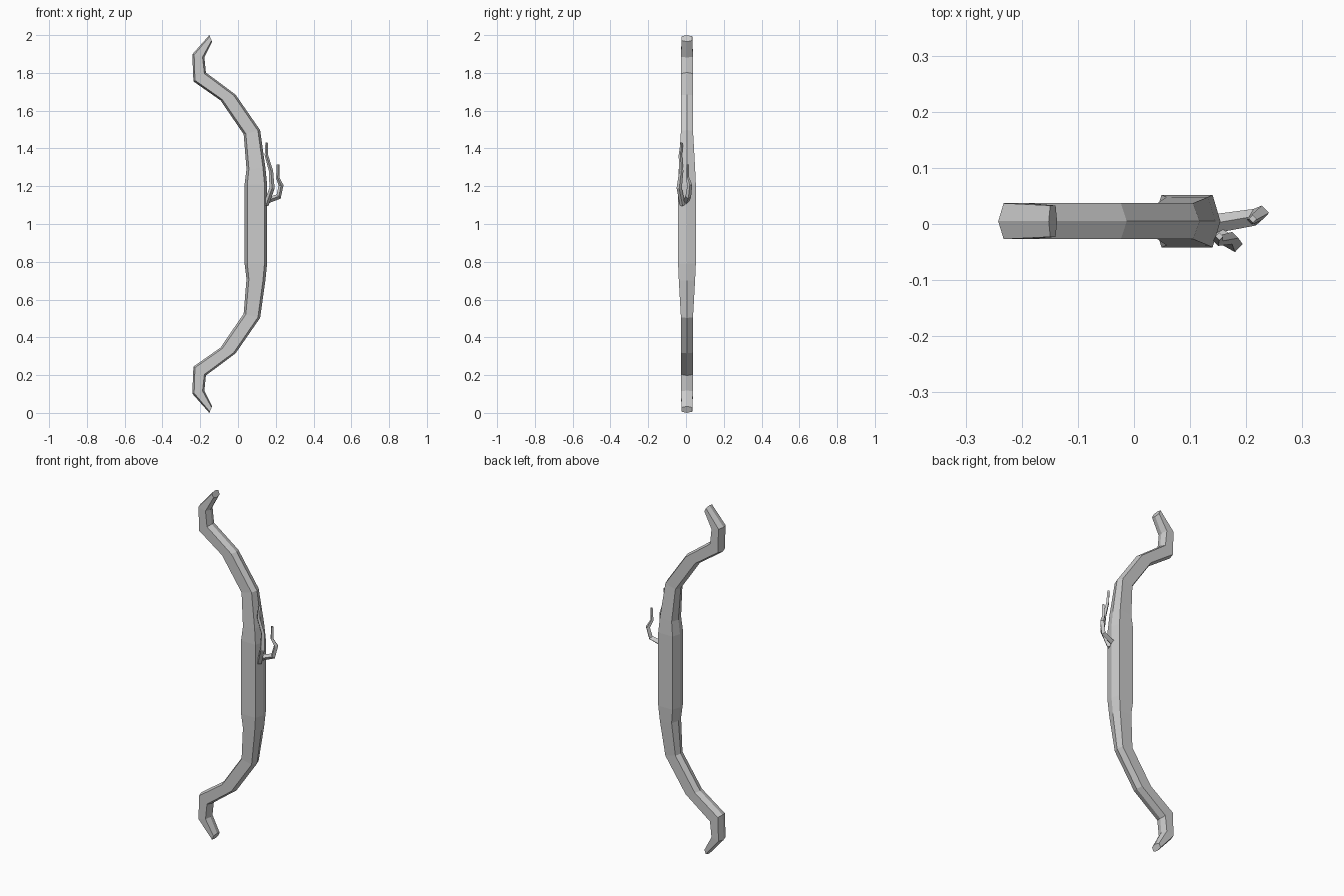
import bpy
from mathutils import Vector

if "Cube" in bpy.data.objects:
    bpy.data.objects.remove(bpy.data.objects["Cube"])

YC = 0.005


def skin(name, rings):
    """Bridge a list of equal-sized point rings and cap both ends."""
    n = len(rings[0])
    verts = [p for r in rings for p in r]
    faces = [(i * n + j, i * n + (j + 1) % n, (i + 1) * n + (j + 1) % n, (i + 1) * n + j)
             for i in range(len(rings) - 1) for j in range(n)]
    faces += [tuple(range(n - 1, -1, -1)), tuple(range((len(rings) - 1) * n, len(rings) * n))]
    me = bpy.data.meshes.new(name)
    me.from_pydata(verts, [], faces)
    me.validate()
    ob = bpy.data.objects.new(name, me)
    bpy.context.collection.objects.link(ob)
    bpy.context.view_layer.objects.active = ob
    bpy.ops.object.mode_set(mode='EDIT')
    bpy.ops.mesh.select_all(action='SELECT')
    bpy.ops.mesh.normals_make_consistent(inside=False)
    bpy.ops.object.mode_set(mode='OBJECT')
    return ob


def hexagon(lx, lz, rx, rz, w, inset):
    """Hexagonal section with a ridge on the inner and outer side."""
    a, b = Vector((lx, YC, lz)), Vector((rx, YC, rz))
    d = (b - a).normalized() * inset
    y = Vector((0, w, 0))
    return [a, a + d - y, b - d - y, b, b - d + y, a + d + y]


# Bow stave: inner edge, outer edge, half width, ridge height (upper half, mirrored down)
upper = [
    (0.035, 1.21, 0.154, 1.21, 0.047, 0.014),
    (0.045, 1.29, 0.145, 1.30, 0.043, 0.013),
    (0.030, 1.475, 0.117, 1.497, 0.032, 0.012),
    (-0.093, 1.655, -0.013, 1.685, 0.032, 0.011),
    (-0.236, 1.755, -0.170, 1.802, 0.032, 0.010),
    (-0.242, 1.898, -0.178, 1.882, 0.032, 0.010),
    (-0.152, 2.0, -0.137, 1.965, 0.028, 0.007),
]
lower = [(l, 2 - lz, r, 2 - rz, w, i) for l, lz, r, rz, w, i in reversed(upper)]
skin("bow_stave", [hexagon(*s) for s in lower + upper])


def twig(name, path):
    """Tapering four-sided twig through x, y, z, radius points."""
    pts = [Vector(p[:3]) for p in path]
    rings = []
    for i, p in enumerate(pts):
        t = (pts[min(i + 1, len(pts) - 1)] - pts[max(i - 1, 0)]).normalized()
        u = t.cross(Vector((0, 1, 0))).normalized()
        v = t.cross(u)
        r = path[i][3]
        rings.append([p + u * r, p + v * r, p - u * r, p - v * r])
    skin(name, rings)


# Twigs sprouting from the outer side of the grip
twig("outer_twig", [(0.14, 0.0, 1.12, 0.017), (0.215, 0.012, 1.145, 0.015),
                    (0.228, 0.02, 1.205, 0.013), (0.21, 0.008, 1.245, 0.009),
                    (0.212, 0.009, 1.315, 0.007)])
twig("inner_twig", [(0.148, -0.018, 1.10, 0.014), (0.18, -0.036, 1.19, 0.014),
                    (0.175, -0.025, 1.28, 0.011), (0.15, -0.03, 1.365, 0.009),
                    (0.152, -0.022, 1.43, 0.007)])
